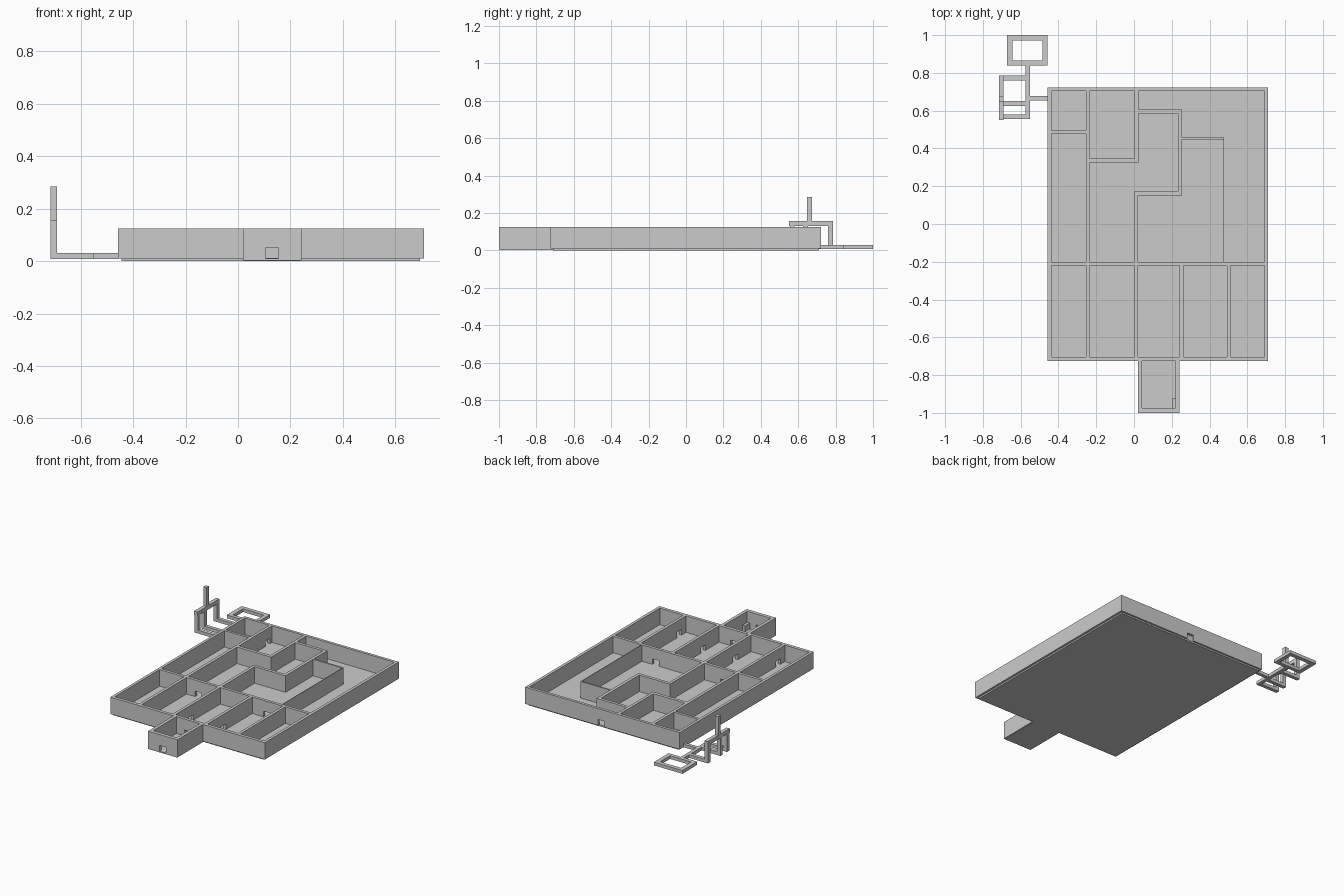
import bpy

if "Cube" in bpy.data.objects:
    bpy.data.objects.remove(bpy.data.objects["Cube"])

Z0, Z1 = 0.01, 0.125      # wall bottom and top
DOOR_W, DOOR_H = 0.05, 0.05


def boxes(name, parts):
    """One object from several (x0, x1, y0, y1, z0, z1) boxes."""
    verts, faces = [], []
    for x0, x1, y0, y1, z0, z1 in parts:
        n = len(verts)
        verts += [(x, y, z) for z in (z0, z1)
                  for x, y in ((x0, y0), (x1, y0), (x1, y1), (x0, y1))]
        faces += [[n + i for i in f] for f in (
            (3, 2, 1, 0), (4, 5, 6, 7), (0, 1, 5, 4),
            (1, 2, 6, 5), (2, 3, 7, 6), (3, 0, 4, 7))]
    me = bpy.data.meshes.new(name)
    me.from_pydata(verts, [], faces)
    ob = bpy.data.objects.new(name, me)
    bpy.context.collection.objects.link(ob)
    return ob


def wall(name, x0, x1, y0, y1, door=None, z0=Z0):
    """Straight wall with an optional doorway centred at `door` along its length."""
    if door is None:
        return boxes(name, [(x0, x1, y0, y1, z0, Z1)])
    along_x = (x1 - x0) > (y1 - y0)
    a, b = (x0, x1) if along_x else (y0, y1)
    d0, d1 = door - DOOR_W / 2, door + DOOR_W / 2
    parts = []
    for s, e, lo in ((a, d0, z0), (d0, d1, DOOR_H), (d1, b, z0)):
        parts.append((s, e, y0, y1, lo, Z1) if along_x else (x0, x1, s, e, lo, Z1))
    return boxes(name, parts)


# floors
boxes("floor", [(-0.445, 0.695, -0.712, 0.71, 0, Z0 + 0.002)])
boxes("entry_floor", [(0.022, 0.238, -0.998, -0.712, 0.002, 0.01)])

# outer walls
wall("front_wall", -0.457, 0.71, -0.725, -0.703, 0.13)
wall("back_wall", -0.457, 0.71, 0.703, 0.722, 0.135)
wall("left_wall", -0.457, -0.438, -0.703, 0.703)
wall("right_wall", 0.69, 0.71, -0.703, 0.703)

# entry porch
wall("entry_front_wall", 0.02, 0.242, -1.0, -0.975, 0.13, 0.004)
wall("entry_left_wall", 0.02, 0.042, -0.975, -0.725, None, 0.004)
wall("entry_right_wall", 0.22, 0.242, -0.975, -0.725, None, 0.004)
boxes("entry_pedestal", [(0.2, 0.22, -0.975, -0.925, 0.01, 0.05)])

# front row of rooms
wall("long_cross_wall_left", -0.235, 0.0, -0.22, -0.2, -0.145)
wall("long_cross_wall_right", 0.0, 0.69, -0.22, -0.2, 0.37)
wall("long_cross_wall_end", -0.438, -0.235, -0.22, -0.2)
for i, (x, d) in enumerate(((-0.255, -0.63), (0.0, -0.535), (0.242, -0.53), (0.492, -0.63))):
    wall(f"front_divider_{i}", x, x + 0.02, -0.703, -0.22, d)

# back rooms
wall("left_room_wall", -0.255, -0.235, -0.2, 0.703, 0.655)
wall("left_room_cross_wall", -0.438, -0.255, 0.478, 0.495)
wall("second_room_wall", 0.003, 0.023, 0.325, 0.703)
wall("second_room_front_wall", -0.235, 0.003, 0.325, 0.347)
wall("middle_room_back_wall", 0.023, 0.253, 0.585, 0.605)
wall("middle_room_right_wall", 0.232, 0.253, 0.152, 0.585)
wall("middle_room_front_wall", 0.0, 0.232, 0.152, 0.173)
wall("hall_wall", 0.0, 0.02, -0.2, 0.152)
wall("right_room_back_wall", 0.253, 0.477, 0.448, 0.459)
wall("right_room_thin_wall", 0.473, 0.477, -0.2, 0.448)

# outdoor ring of square bars
LO, HI = 0.008, 0.03
boxes("bar_ring", [
    (-0.673, -0.457, 0.972, 1.0, LO, HI), (-0.673, -0.457, 0.84, 0.865, LO, HI),
    (-0.673, -0.643, 0.865, 0.972, LO, HI), (-0.485, -0.457, 0.865, 0.972, LO, HI)])
boxes("bar_stem", [(-0.574, -0.55, 0.555, 0.84, LO, HI),
                   (-0.55, -0.457, 0.655, 0.677, LO, HI)])

# raised frame on three legs
for i, y in enumerate((0.555, 0.626, 0.76)):
    boxes(f"frame_leg_{i}", [(-0.69, -0.574, y, y + 0.025, LO, HI),
                             (-0.716, -0.69, y, y + 0.025, LO, 0.13)])
boxes("frame_top_bar", [(-0.716, -0.69, 0.55, 0.785, 0.13, 0.157)])
boxes("frame_mast", [(-0.716, -0.69, 0.648, 0.674, 0.157, 0.285)])
